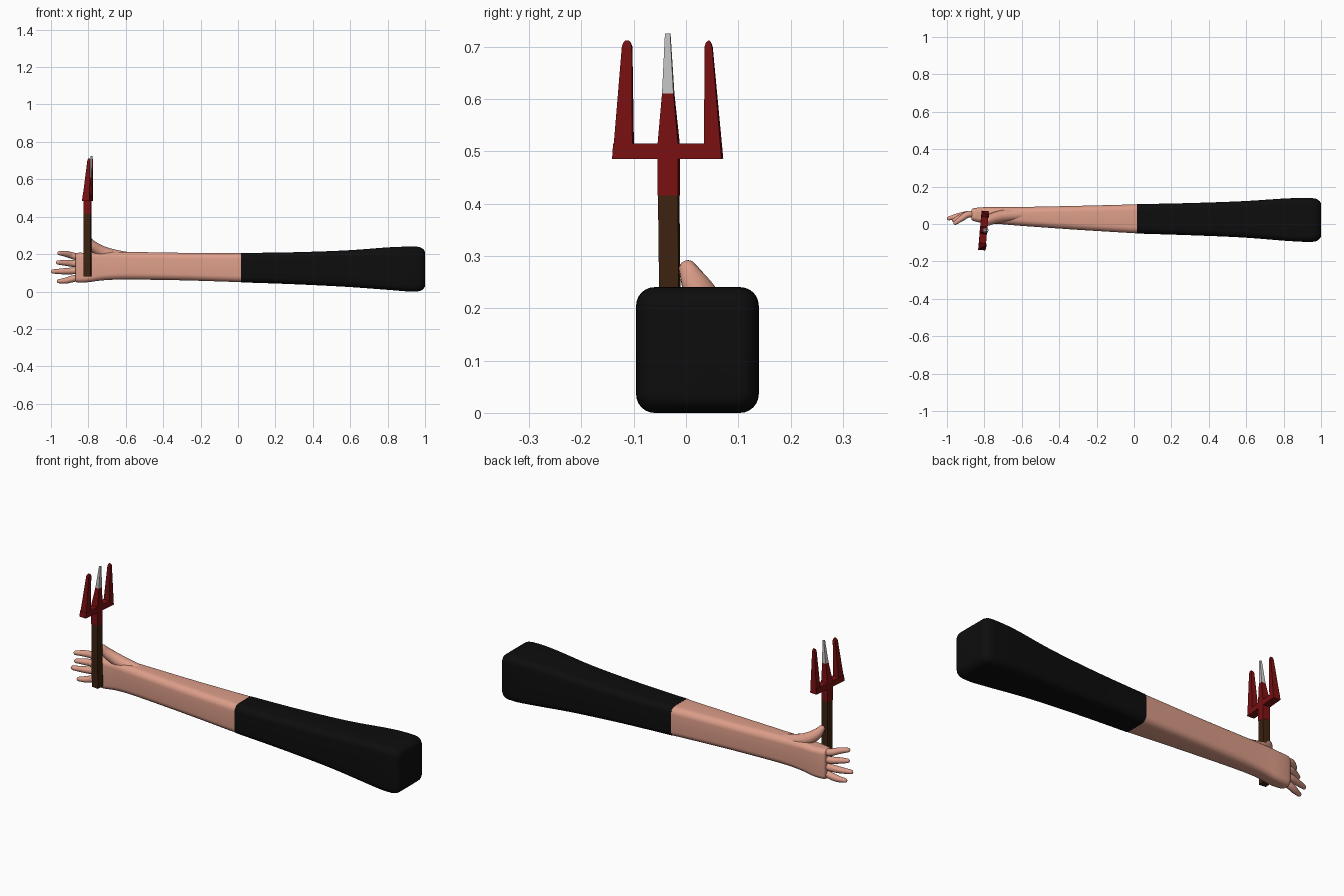
import bpy, bmesh, math
from mathutils import Vector, Matrix

if "Cube" in bpy.data.objects:
    bpy.data.objects.remove(bpy.data.objects["Cube"])


def material(name, rgb):
    m = bpy.data.materials.new(name)
    m.diffuse_color = (*rgb, 1)
    m.use_nodes = True
    m.node_tree.nodes["Principled BSDF"].inputs["Base Color"].default_value = m.diffuse_color
    return m


SKIN = material("skin", (0.72, 0.34, 0.25))
BLACK = material("black cloth", (0.004, 0.004, 0.004))
RED = material("dark red", (0.19, 0.005, 0.006))
BROWN = material("brown wood", (0.045, 0.016, 0.005))
SILVER = material("silver", (0.58, 0.58, 0.58))


def loft(name, rings, mats, pick=None, smooth=True):
    """Skin closed rings of points into a capped solid."""
    bm = bmesh.new()
    vr = [[bm.verts.new(p) for p in ring] for ring in rings]
    n = len(vr[0])
    for a, b in zip(vr, vr[1:]):
        for i in range(n):
            bm.faces.new((a[i], a[(i + 1) % n], b[(i + 1) % n], b[i]))
    bm.faces.new(vr[0])
    bm.faces.new(vr[-1])
    bmesh.ops.recalc_face_normals(bm, faces=bm.faces)
    for f in bm.faces:
        f.smooth = smooth
        if pick:
            f.material_index = pick(f.calc_center_median())
    me = bpy.data.meshes.new(name)
    bm.to_mesh(me)
    bm.free()
    for m in mats:
        me.materials.append(m)
    ob = bpy.data.objects.new(name, me)
    bpy.context.collection.objects.link(ob)
    if smooth:
        bpy.ops.object.select_all(action='DESELECT')
        ob.select_set(True)
        bpy.context.view_layer.objects.active = ob
        bpy.ops.object.shade_smooth_by_angle(angle=math.radians(50))
    return ob


def rounded_section(x, y0, y1, z0, z1, r, steps=6):
    """Rounded rectangle across the arm."""
    pts = []
    for k, (cy, cz) in enumerate([(y1 - r, z1 - r), (y0 + r, z1 - r),
                                  (y0 + r, z0 + r), (y1 - r, z0 + r)]):
        for i in range(steps + 1):
            a = math.pi / 2 * (k + i / steps)
            pts.append((x, cy + r * math.cos(a), cz + r * math.sin(a)))
    return pts


def spline(rows, steps=5):
    """Catmull-Rom samples through rows of numbers."""
    rows = [Vector(r) for r in rows]
    out = []
    for i in range(len(rows) - 1):
        p0, p1 = rows[max(i - 1, 0)], rows[i]
        p2, p3 = rows[i + 1], rows[min(i + 2, len(rows) - 1)]
        for s in range(steps):
            t = s / steps
            out.append(0.5 * (2 * p1 + (p2 - p0) * t + (2 * p0 - 5 * p1 + 4 * p2 - p3) * t * t
                              + (3 * p1 - p0 - 3 * p2 + p3) * t ** 3))
    return out + [rows[-1]]


def digit(name, path, sides=14):
    """Round finger along (x, y, z, radius) points, with a domed tip."""
    rows = spline(path)
    r = rows[-1][3]
    d = (rows[-1].xyz - rows[-2].xyz).normalized()
    end = rows[-1].xyz
    for a in (30, 55, 75, 88):
        a = math.radians(a)
        rows.append(Vector((*(end + d * r * math.sin(a)), r * math.cos(a))))
    rings = []
    for i, p in enumerate(rows):
        t = rows[min(i + 1, len(rows) - 1)].xyz - rows[max(i - 1, 0)].xyz
        u = t.cross(Vector((0, 1, 0))).normalized()
        v = t.cross(u).normalized()
        rings.append([p.xyz + p[3] * (u * math.cos(a) + v * math.sin(a))
                      for a in (2 * math.pi * k / sides for k in range(sides))])
    return loft(name, rings, [SKIN])


# Arm: x, y0, y1, z0, z1, corner radius
hand = [(-0.87, 0.025, 0.073, 0.058, 0.198, 0.020),
        (-0.858, 0.016, 0.084, 0.048, 0.207, 0.024),
        (-0.80, 0.004, 0.090, 0.050, 0.207, 0.026),
        (-0.72, 0.000, 0.090, 0.060, 0.212, 0.030),
        (-0.60, -0.010, 0.091, 0.064, 0.212, 0.033),
        (-0.30, -0.031, 0.097, 0.060, 0.207, 0.033),
        (0.015, -0.050, 0.105, 0.050, 0.205, 0.033)]
sleeve = [(0.015, -0.051, 0.106, 0.049, 0.206, 0.033),
          (0.30, -0.060, 0.112, 0.039, 0.210, 0.033),
          (0.58, -0.072, 0.122, 0.025, 0.220, 0.033),
          (0.80, -0.089, 0.136, 0.009, 0.236, 0.034),
          (0.90, -0.095, 0.139, 0.001, 0.240, 0.035),
          (0.955, -0.095, 0.138, 0.000, 0.240, 0.036)]
loft("forearm_and_palm", [rounded_section(*r) for r in spline(hand)], [SKIN])

# Sleeve end is rounded over by shrinking the last section
rings = spline(sleeve)
x, y0, y1, z0, z1, r = sleeve[-1]
for a in (20, 40, 60, 75, 90):
    a = math.radians(a)
    e = 0.034 * (1 - math.cos(a))
    rings.append((x + 0.045 * math.sin(a), y0 + e, y1 - e, z0 + e, z1 - e, r - e * 0.6))
loft("sleeve", [rounded_section(*r) for r in rings], [BLACK])

# Fingers: base height, tip height, tip x, tip y
for name, zb, zt, xt, yt in [("index_finger", 0.180, 0.205, -0.955, 0.006),
                             ("middle_finger", 0.146, 0.155, -0.962, 0.020),
                             ("ring_finger", 0.113, 0.107, -0.989, 0.030),
                             ("little_finger", 0.078, 0.055, -0.957, 0.034)]:
    digit(name, [(-0.84, 0.048, zb, 0.018), (-0.885, 0.052, zb + (zt - zb) * 0.45, 0.018),
                 ((xt - 0.885) / 2, (yt + 0.056) / 2, zb + (zt - zb) * 0.85, 0.016),
                 (xt, yt, zt, 0.011)])

# Thumb curling up toward the shaft
digit("thumb", [(-0.58, 0.050, 0.180, 0.029), (-0.68, 0.045, 0.196, 0.033),
                (-0.74, 0.034, 0.219, 0.031), (-0.78, 0.017, 0.248, 0.026),
                (-0.797, 0.004, 0.274, 0.018)])

# Trident, built around its own axis, then turned and placed
PLACE = Matrix.Translation((-0.805, -0.033, 0)) @ Matrix.Rotation(math.radians(-5), 4, 'Z')


def bar(name, rows, mats, pick=None):
    """Four-sided tapered bar from (z, x0, x1, y0, y1) rows."""
    rings = [[PLACE @ Vector(p) for p in ((x0, y0, z), (x1, y0, z), (x1, y1, z), (x0, y1, z))]
             for z, x0, x1, y0, y1 in rows]
    return loft(name, rings, mats, pick, smooth=False)


bar("shaft", [(0.08, -0.019, 0.019, -0.015, 0.022), (0.415, -0.019, 0.019, -0.019, 0.019)], [BROWN])
bar("middle_prong", [(0.415, -0.0195, 0.0195, -0.0195, 0.0195),
                     (0.515, -0.019, 0.021, -0.0195, 0.0195),
                     (0.61, 0.0, 0.022, -0.011, 0.011),
                     (0.725, 0.017, 0.026, -0.005, 0.005)],
    [RED, SILVER], lambda c: int(c.z > 0.62))
bar("crossbar", [(0.485, -0.019, 0.020, -0.107, 0.102), (0.515, -0.018, 0.020, -0.105, 0.100)], [RED])
for side, name in ((-1, "front_prong"), (1, "back_prong")):
    c = 0.0015 if side > 0 else 0.0
    rows = []
    for z, x0, x1, inner, outer in [(0.486, -0.019, 0.020, 0.068, 0.106),
                                    (0.70, 0.007, 0.023, 0.069, 0.088),
                                    (0.708, 0.010, 0.022, 0.072, 0.085),
                                    (0.712, 0.013, 0.020, 0.076, 0.082)]:
        a, b = sorted((side * inner + c, side * outer - c * 2))
        rows.append((z, x0, x1, a, b))
    bar(name, rows, [RED])
